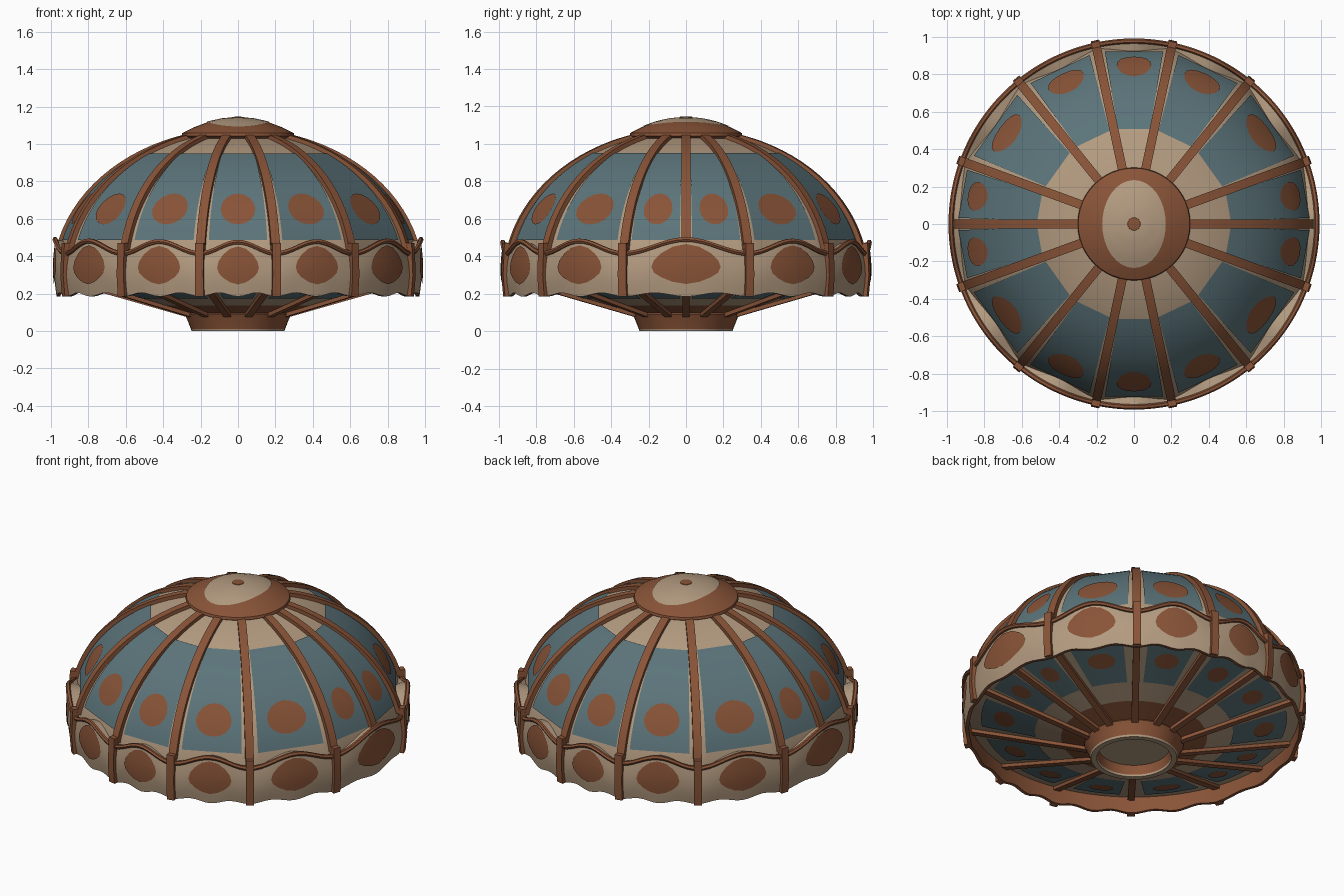
import bpy, bmesh
from math import sin, cos, pi, radians
from mathutils import Vector

cube = bpy.data.objects.get("Cube")
if cube:
    bpy.data.objects.remove(cube)


def material(name, rgb):
    m = bpy.data.materials.new(name)
    m.use_nodes = True
    m.diffuse_color = (*rgb, 1)
    bsdf = m.node_tree.nodes["Principled BSDF"]
    bsdf.inputs["Base Color"].default_value = (*rgb, 1)
    bsdf.inputs["Roughness"].default_value = 0.8
    return m


CREAM = material("cream", (0.45, 0.325, 0.215))
BROWN = material("copper brown", (0.25, 0.088, 0.039))
BLUE = material("slate blue", (0.105, 0.175, 0.195))


def polar(r, angle, z):
    return Vector((r * cos(angle), r * sin(angle), z))


def span(a, b, n):
    return [a + (b - a) * i / n for i in range(n + 1)]


def build(name, mat, grids, away=None, caps=False):
    """Join (function, us, vs) grids into one object; faces point away from a point if given."""
    bm = bmesh.new()
    for f, us, vs in grids:
        rows = [[bm.verts.new(f(u, v)) for v in vs] for u in us]
        for a, b in zip(rows, rows[1:]):
            for j in range(len(vs) - 1):
                bm.faces.new((a[j], a[j + 1], b[j + 1], b[j]))
    bmesh.ops.remove_doubles(bm, verts=bm.verts[:], dist=0.0002)
    if caps:
        bmesh.ops.holes_fill(bm, edges=[e for e in bm.edges if e.is_boundary], sides=4)
    bmesh.ops.recalc_face_normals(bm, faces=bm.faces[:])
    if away is not None:
        bm.normal_update()
        for face in bm.faces:
            if face.normal.dot(face.calc_center_median() - Vector(away)) < 0:
                face.normal_flip()
    mesh = bpy.data.meshes.new(name)
    bm.to_mesh(mesh)
    bm.free()
    mesh.materials.append(mat)
    ob = bpy.data.objects.new(name, mesh)
    bpy.context.collection.objects.link(ob)
    bpy.ops.object.select_all(action='DESELECT')
    ob.select_set(True)
    bpy.context.view_layer.objects.active = ob
    bpy.ops.object.shade_smooth_by_angle(angle=radians(35))
    return ob


def lathe(name, mat, profile, n=48):
    f = lambda u, i: polar(profile[i][0], u, profile[i][1])
    return build(name, mat, [(f, span(0, 2 * pi, n), range(len(profile)))])


# Rib directions: mirrored quarter set; the two side ribs exist only on dome and dish
quarter = [20, 51, 78]
half = quarter + [180 - a for a in reversed(quarter)]
band_ribs = [radians(a) for a in half + [a + 180 for a in half]]
dome_ribs = sorted(band_ribs + [0, pi])


def bays(ribs):
    """Middle and half width of each bay between neighbouring ribs."""
    return [((a + b) / 2, (b - a) / 2) for a, b in zip(ribs, ribs[1:] + [ribs[0] + 2 * pi])]


BAYS, BAND_BAYS = bays(dome_ribs), bays(band_ribs)


# Surfaces: dome facets, wavy outer band, shallow underside
def dome(mid, h, s, t, lift=0.0):
    facet = cos(h) / cos(s * h)
    return polar((0.972 * sin(t) + lift) * facet, mid + s * h, 0.285 + 0.78 * cos(t) + lift * cos(t))


def band_top(h, s):
    return 0.415 + (0.04 + 0.1 * h) * cos(s * pi / 2) ** 2


def band_bottom(s):
    return 0.195 - 0.01 * cos(s * 2 * pi)


def band(mid, h, s, v, lift=0.0):
    low, high = band_bottom(s), band_top(h, s)
    return polar(0.97 + 0.014 * sin(pi * v) + lift, mid + s * h, low + (high - low) * v)


def dish_z(r):
    return 0.095 + (r - 0.27) * 0.285


def dish(mid, h, s, r, lift=0.0):
    return polar(r, mid + s * h, dish_z(r) - lift)


def sheets(surf, cells, width, vs, lift=0.0, n=8):
    return [(lambda s, v, m=m, h=h: surf(m, h, s, v, lift), span(-width, width, n), vs)
            for m, h in cells]


def ovals(surf, cells, width, centre, height, lift):
    def make(m, h):
        return lambda rho, a: surf(m, h, width * rho * cos(a), centre + height * rho * sin(a), lift)
    return [(make(m, h), span(0, 1, 4), span(0, 2 * pi, 16)) for m, h in cells]


# Dome with glass panels and oval jewels
CORE = (0, 0, 0.25)
build("dome_shell", CREAM, sheets(dome, BAYS, 1, span(radians(15), radians(84), 20)), CORE)
build("dome_glass", BLUE, sheets(dome, BAYS, 0.8, span(radians(32), radians(75), 16), 0.005), CORE)
build("dome_ovals", BROWN, ovals(dome, BAYS, 0.52, radians(62), radians(6.8), 0.009), CORE)

# Outer band with ledge, inner wall and oval jewels
build("outer_band", CREAM, sheets(band, BAND_BAYS, 1, span(0, 1, 8), n=16), CORE)
build("band_ovals", BROWN, ovals(band, BAND_BAYS, 0.54, 0.57, 0.35, 0.006), CORE)


def ledge(mid, h, s, v, lift):
    return polar(0.97 - 0.1 * v, mid + s * h, band_top(h, s) - 0.02 * v)


def inner_wall(mid, h, s, v, lift):
    return polar(0.97 - 0.02 * min(1, 2 * v), mid + s * h,
                 band_bottom(s) + 0.12 * max(0, v - 0.5) * 2)


build("band_ledge", CREAM, sheets(ledge, BAND_BAYS, 1, [0, 1], n=16), (0, 0, -9))
build("band_inner_wall", BROWN, sheets(inner_wall, BAND_BAYS, 1, [0, 0.5, 1], n=16))


# Rolled trim along the scalloped upper edge
def trim(mid, h, s, a, lift):
    return polar(0.978 + 0.014 * cos(a), mid + s * h, band_top(h, s) + 0.014 * sin(a))


build("band_trim", BROWN, sheets(trim, BAND_BAYS, 1, span(0, 2 * pi, 6), n=16))

# Underside with panels and jewels
ABOVE = (0, 0, 3)
build("underside", CREAM, sheets(dish, BAYS, 1, [0.42, 0.6, 0.8, 0.96]), ABOVE)
build("underside_centre", BROWN, sheets(dish, BAYS, 1, [0.2, 0.3, 0.42]), ABOVE)
build("underside_glass", BLUE, sheets(dish, BAYS, 0.68, span(0.57, 0.88, 4), 0.005), ABOVE)
build("underside_ovals", BROWN, ovals(dish, BAYS, 0.4, 0.75, 0.06, 0.009), ABOVE)


# Ribs: square bars swept along a path in the radial plane
def bars(path, angles, width, depth):
    def make(angle):
        side = Vector((-sin(angle), cos(angle), 0))

        def f(i, k):
            a, b = path[max(i - 1, 0)], path[min(i + 1, len(path) - 1)]
            normal = Vector((a[1] - b[1], b[0] - a[0])).normalized()
            u, v = [(-1, -1), (1, -1), (1, 1), (-1, 1)][k % 4]
            r, z = Vector(path[i]) + normal * v * depth / 2
            return polar(r, angle, z) + side * u * width / 2
        return f
    return [(make(a), range(len(path)), range(5)) for a in angles]


arc = [(0.972 * sin(t), 0.285 + 0.78 * cos(t)) for t in span(radians(16), radians(79), 16)]
build("dome_ribs", BROWN, bars(arc, dome_ribs, 0.048, 0.04), caps=True)
build("band_ribs", BROWN, bars([(0.975, 0.187), (0.985, 0.3), (0.978, 0.47)], band_ribs, 0.046, 0.036), caps=True)
under = [(r, dish_z(r)) for r in (0.26, 0.6, 0.95)]
build("underside_ribs", BROWN, bars(under, dome_ribs, 0.04, 0.04), caps=True)

# Crown cap with pale oval top and centre button
lathe("crown_cap", BROWN, [(0, 1.03), (0.28, 1.03), (0.302, 1.042), (0.298, 1.058), (0.24, 1.088),
                           (0.16, 1.118), (0.08, 1.135), (0, 1.14)])


def crown(rho, a):
    x, y = 0.17 * rho * cos(a), 0.235 * rho * sin(a)
    d = (x * x + y * y) ** 0.5
    outline = [(0, 1.14), (0.08, 1.135), (0.16, 1.118), (0.24, 1.088)]
    for (r0, z0), (r1, z1) in zip(outline, outline[1:]):
        if d <= r1 + 1e-6:
            return Vector((x, y, z0 + (z1 - z0) * (d - r0) / (r1 - r0) + 0.004))


build("crown_inlay", CREAM, [(crown, span(0, 1, 8), span(0, 2 * pi, 32))], (0, 0, 0))
lathe("crown_button", BROWN, [(0.036, 1.138), (0.034, 1.145), (0, 1.147)], 16)

# Open collar at the base
lathe("collar_outside", BROWN, [(0.27, 0.115), (0.285, 0.09), (0.275, 0.07), (0.252, 0.012)])
lathe("collar_lip", CREAM, [(0.252, 0.012), (0.248, 0), (0.215, 0), (0.212, 0.012)])
lathe("collar_inside", BROWN, [(0.212, 0.012), (0.205, 0.07)])
lathe("collar_floor", CREAM, [(0.206, 0.07), (0, 0.07)])
